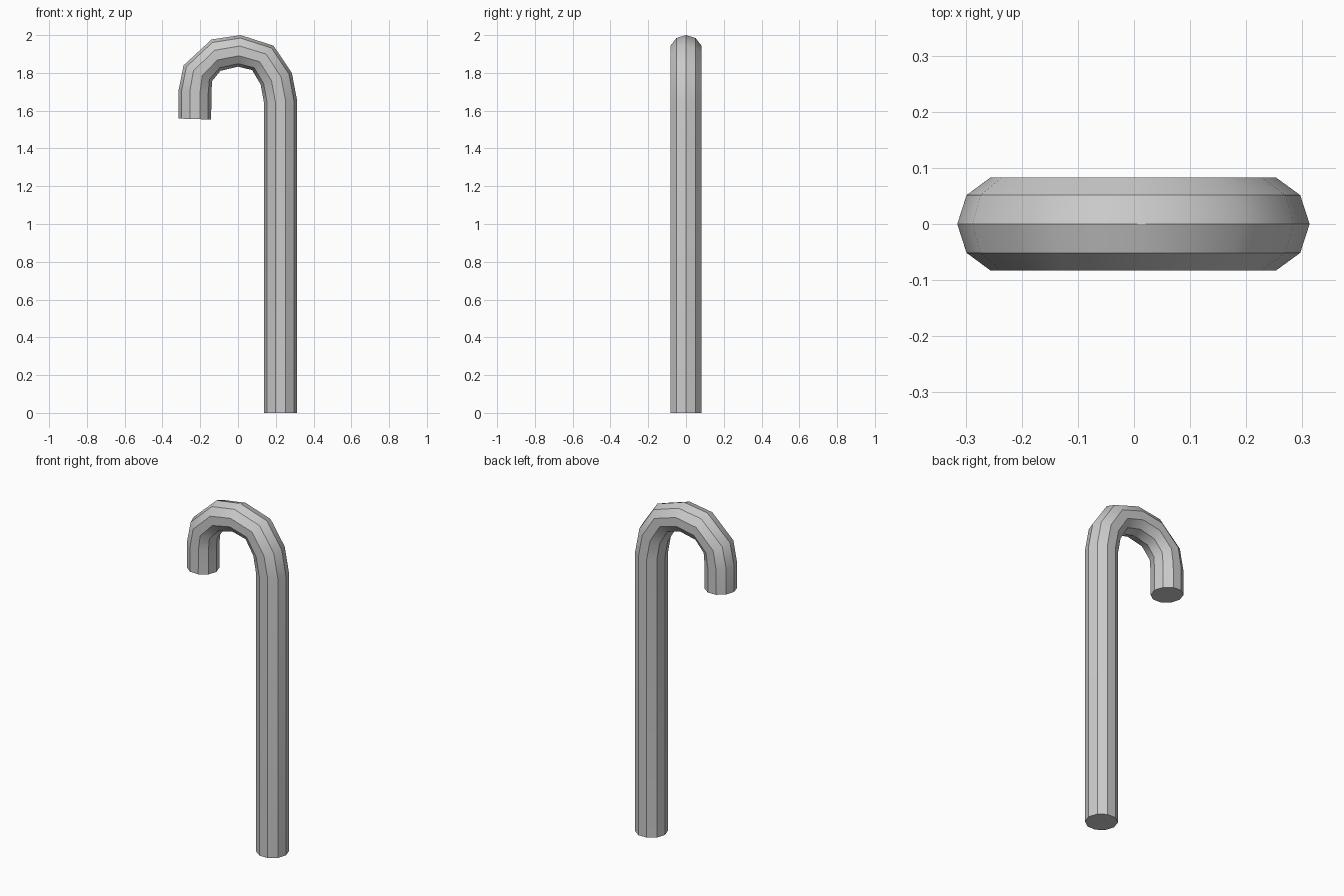
import bpy, bmesh, math

if "Cube" in bpy.data.objects:
    bpy.data.objects.remove(bpy.data.objects["Cube"])

SIDES = 10
RADIUS = 0.0875

# Cane path: outer and inner edge (x, z) at every ring
rings = [
    ((0.313, 0.0), (0.138, 0.0)),
    ((0.313, 1.653), (0.138, 1.640)),
    ((0.285, 1.800), (0.120, 1.738)),
    ((0.188, 1.944), (0.075, 1.815)),
    ((0.014, 2.000), (0.0, 1.833)),
    ((-0.140, 1.977), (-0.093, 1.811)),
    ((-0.288, 1.840), (-0.137, 1.757)),
    ((-0.315, 1.707), (-0.141, 1.693)),
    ((-0.315, 1.558), (-0.142, 1.553)),
]

bm = bmesh.new()
loops = []
for (ox, oz), (ix, iz) in rings:
    cx, cz = (ox + ix) / 2, (oz + iz) / 2
    loop = []
    for k in range(SIDES):
        a = 2 * math.pi * k / SIDES
        c = math.cos(a)
        loop.append(bm.verts.new((cx + (ox - cx) * c, RADIUS * math.sin(a), cz + (oz - cz) * c)))
    loops.append(loop)

# Tube walls and flat end caps
for a, b in zip(loops, loops[1:]):
    for k in range(SIDES):
        n = (k + 1) % SIDES
        bm.faces.new((a[k], a[n], b[n], b[k])).smooth = True
bm.faces.new(loops[0][::-1])
bm.faces.new(loops[-1])
bmesh.ops.recalc_face_normals(bm, faces=bm.faces)

# Lengthwise edges and end rims stay sharp, the bend is smooth
for a, b in zip(loops, loops[1:]):
    for v, w in zip(a, b):
        bm.edges.get((v, w)).smooth = False
for loop in (loops[0], loops[-1]):
    for k in range(SIDES):
        bm.edges.get((loop[k], loop[k - 1])).smooth = False

mesh = bpy.data.meshes.new("hooked_cane")
bm.to_mesh(mesh)
bm.free()
bpy.context.collection.objects.link(bpy.data.objects.new("hooked_cane", mesh))
